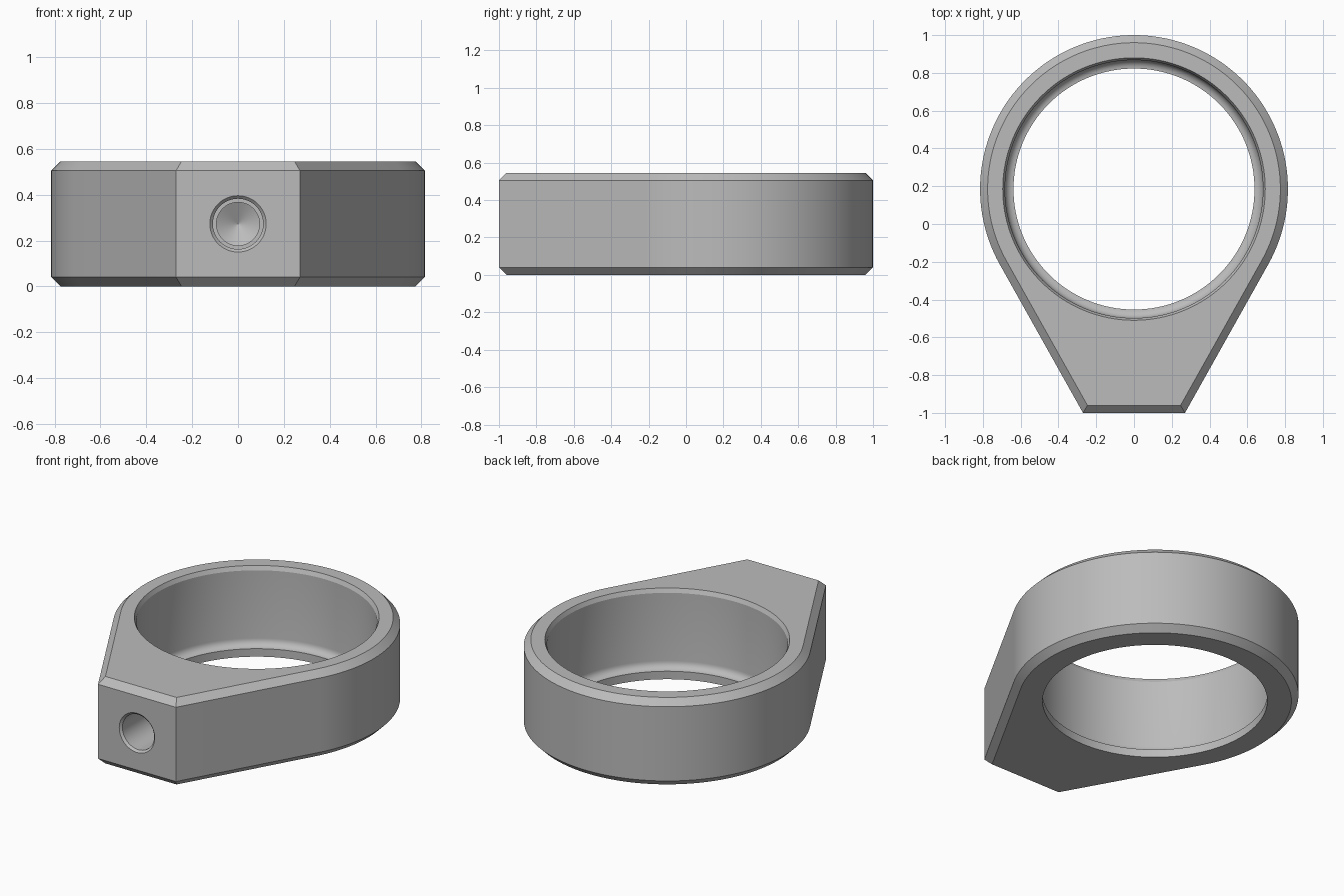
import bpy, bmesh
from math import sin, cos, pi, acos, atan2, hypot, radians
from mathutils import Matrix

cube = bpy.data.objects.get("Cube")
if cube:
    bpy.data.objects.remove(cube, do_unlink=True)

RADIUS, CENTRE_Y, HEIGHT, CHAMFER = 0.815, 0.185, 0.545, 0.04
NOSE_HALF, NOSE_Y = 0.27, -1.0

metal = bpy.data.materials.new("plain grey metal")
metal.use_nodes = True
grey = (0.5, 0.5, 0.5, 1)
metal.diffuse_color = grey
metal.node_tree.nodes["Principled BSDF"].inputs["Base Color"].default_value = grey


def loft(name, rings, matrix=None):
    """Closed solid through a stack of equal-length point rings."""
    bm = bmesh.new()
    loops = [[bm.verts.new(p) for p in ring] for ring in rings]
    n = len(loops[0])
    for low, high in zip(loops, loops[1:]):
        for i in range(n):
            j = (i + 1) % n
            bm.faces.new((low[i], low[j], high[j], high[i]))
    bm.faces.new(loops[0][::-1])
    bm.faces.new(loops[-1])
    if matrix:
        bm.transform(matrix)
    bmesh.ops.recalc_face_normals(bm, faces=bm.faces)
    mesh = bpy.data.meshes.new(name)
    bm.to_mesh(mesh)
    bm.free()
    mesh.materials.append(metal)
    obj = bpy.data.objects.new(name, mesh)
    bpy.context.collection.objects.link(obj)
    return obj


def lathe(name, profile, matrix, steps):
    """Turned solid from (radius, height) pairs."""
    rings = [[(r * cos(2 * pi * i / steps), r * sin(2 * pi * i / steps), h)
              for i in range(steps)] for r, h in profile]
    return loft(name, rings, matrix)


# Outline: round ring whose sides run tangent to a narrow flat nose
drop = NOSE_Y - CENTRE_Y
tangent = atan2(drop, NOSE_HALF) + acos(RADIUS / hypot(NOSE_HALF, drop))


def outline(inset, z, steps=96):
    r = RADIUS - inset
    y = NOSE_Y + inset
    x = (r - sin(tangent) * (y - CENTRE_Y)) / cos(tangent)
    sweep = pi - 2 * tangent
    arc = [tangent + sweep * i / steps for i in range(steps + 1)]
    return ([(-x, y, z), (x, y, z)]
            + [(r * cos(a), CENTRE_Y + r * sin(a), z) for a in arc])


# Body with chamfered top and bottom edges
body = loft("clamp_ring_body", [
    outline(CHAMFER, 0), outline(0, CHAMFER),
    outline(0, HEIGHT - CHAMFER), outline(CHAMFER, HEIGHT)])

# Main bore: lower lip, rounded ledge, straight wall, small top chamfer
LIP, WALL, LEDGE = 0.638, 0.683, 0.05
fillet = WALL - LIP
bore_profile = [(LIP, -0.1)]
bore_profile += [(LIP + fillet * sin(a), LEDGE + fillet * (1 - cos(a)))
                 for a in (pi / 2 * i / 6 for i in range(7))]
bore_profile += [(WALL, HEIGHT - 0.025), (0.695, HEIGHT), (0.695, HEIGHT + 0.1)]
bore = lathe("bore_cutter", bore_profile,
             Matrix.Translation((0, CENTRE_Y, 0)), 128)

# Blind screw hole in the nose: chamfer, thread, pilot, drill point
screw_profile = [(0.123, -0.1), (0.123, 0), (0.11, 0.013), (0.11, 0.3),
                 (0.094, 0.3), (0.094, 0.35), (0.001, 0.4)]
screw = lathe("screw_hole_cutter", screw_profile,
              Matrix.Translation((0, NOSE_Y, HEIGHT / 2))
              @ Matrix.Rotation(-pi / 2, 4, 'X'), 48)

# Cut both holes, then discard the cutters
bpy.ops.object.select_all(action='DESELECT')
bpy.context.view_layer.objects.active = body
body.select_set(True)
for cutter in (bore, screw):
    cutter.hide_render = True
    mod = body.modifiers.new(cutter.name, 'BOOLEAN')
    mod.operation = 'DIFFERENCE'
    mod.solver = 'EXACT'
    mod.object = cutter
    bpy.ops.object.modifier_apply(modifier=mod.name)
    bpy.data.objects.remove(cutter, do_unlink=True)

bpy.ops.object.shade_smooth_by_angle(angle=radians(25))
